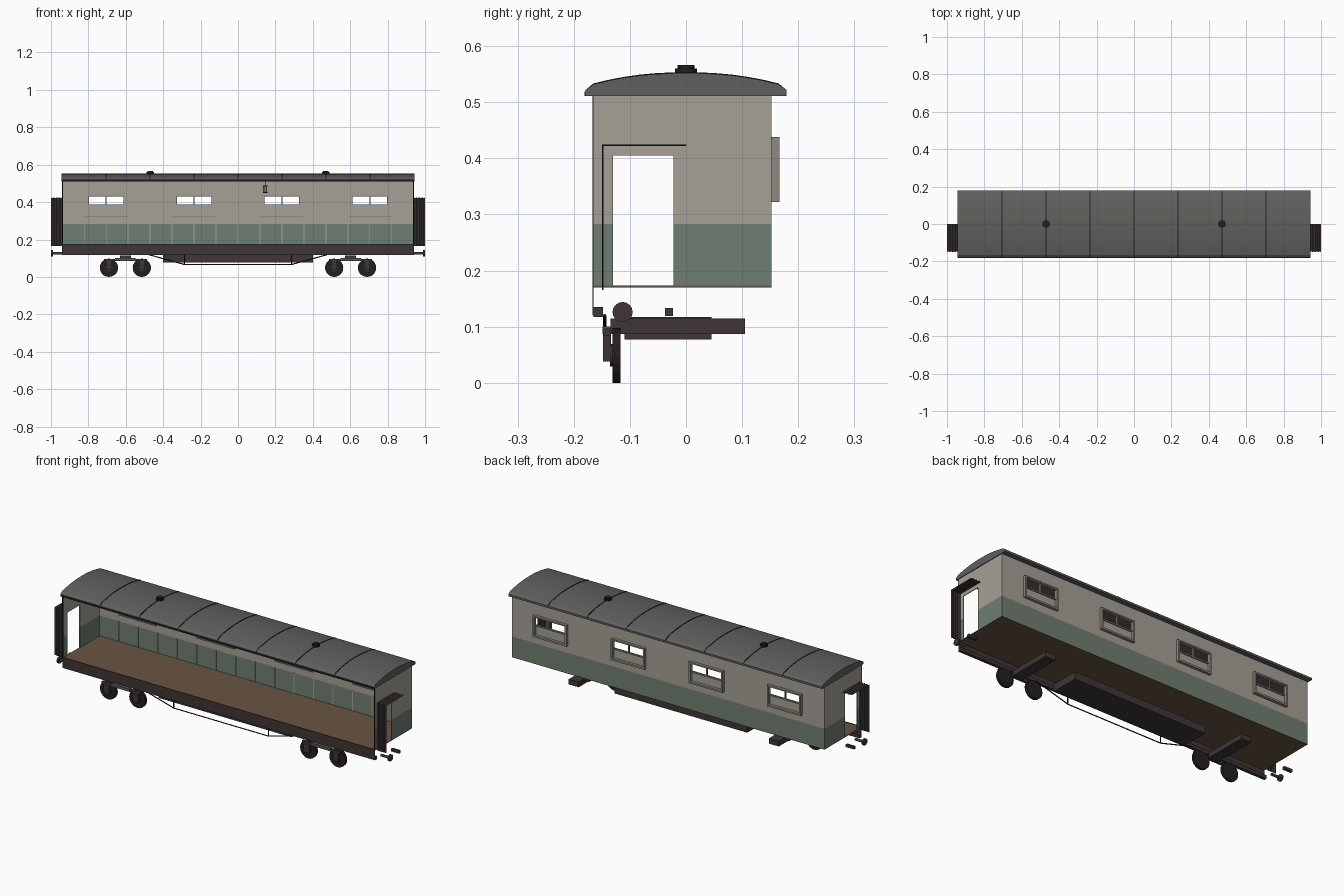
import bpy, bmesh, math
from mathutils import Matrix, Vector

if "Cube" in bpy.data.objects:
    bpy.data.objects.remove(bpy.data.objects["Cube"])


def material(name, r, g, b):
    lin = lambda c: ((c / 255 + 0.055) / 1.055) ** 2.4 if c > 10 else c / 255 / 12.92
    m = bpy.data.materials.new(name)
    m.diffuse_color = (lin(r), lin(g), lin(b), 1)
    m.use_nodes = True
    m.node_tree.nodes["Principled BSDF"].inputs["Base Color"].default_value = m.diffuse_color
    return m


CREAM = material("cream paint", 166, 161, 150)
GREEN = material("green paint", 111, 127, 113)
FRAME = material("window frame", 142, 138, 128)
ROOF = material("roof grey", 95, 97, 93)
DARK = material("underframe brown", 62, 53, 55)
BLACK = material("black iron", 34, 31, 32)
FLOOR = material("floor wood", 104, 85, 65)
SPRING = material("spring grey", 88, 88, 88)


def finish(name, bm, mat):
    me = bpy.data.meshes.new(name)
    bmesh.ops.recalc_face_normals(bm, faces=bm.faces)
    bm.to_mesh(me)
    bm.free()
    me.materials.append(mat)
    ob = bpy.data.objects.new(name, me)
    bpy.context.collection.objects.link(ob)
    return ob


def boxes(name, mat, *specs):
    """Each spec is (x0, x1, y0, y1, z0, z1)."""
    bm = bmesh.new()
    for x0, x1, y0, y1, z0, z1 in specs:
        m = Matrix.Translation(((x0 + x1) / 2, (y0 + y1) / 2, (z0 + z1) / 2))
        m = m @ Matrix.Diagonal((abs(x1 - x0), y1 - y0, z1 - z0, 1))
        bmesh.ops.create_cube(bm, size=1, matrix=m)
    return finish(name, bm, mat)


def rods(name, mat, r, *pairs, sides=16):
    """Cylinders between pairs of points."""
    bm = bmesh.new()
    for a, b in pairs:
        a, b = Vector(a), Vector(b)
        q = (b - a).to_track_quat('Z', 'Y').to_matrix().to_4x4()
        bmesh.ops.create_cone(bm, cap_ends=True, segments=sides, radius1=r, radius2=r,
                              depth=(b - a).length, matrix=Matrix.Translation((a + b) / 2) @ q)
    return finish(name, bm, mat)


L, Y0, Y1, T = 0.94, -0.165, 0.152, 0.004
Z0, ZG, Z1 = 0.17, 0.283, 0.512
WIN = (-0.705, -0.235, 0.235, 0.705)

# floor and side sill
boxes("floor", FLOOR, (-L, L, Y0, Y1, Z0, Z0 + 0.003))
boxes("side_sill", DARK, (-L, L, Y0 - 0.002, Y0, 0.12, 0.176))
boxes("sill_flange", DARK, (-L, L, Y0, -0.148, 0.117, 0.135))

# back wall, with window openings left between the piers
boxes("back_wall_lower", GREEN, (-L, L, Y1 - T, Y1, Z0, ZG))
edges = [-L] + [x + s * 0.095 for x in WIN for s in (-1, 1)] + [L]
boxes("back_wall_upper", CREAM, (-L, L, Y1 - T, Y1, ZG, 0.385), (-L, L, Y1 - T, Y1, 0.435, Z1),
      *[(edges[i], edges[i + 1], Y1 - T, Y1, 0.385, 0.435) for i in range(0, len(edges), 2)])
boxes("wall_battens", CREAM,
      *[(i * 0.1175 - 0.002, i * 0.1175 + 0.002, Y1 - T - 0.003, Y1 - T, Z0, ZG) for i in range(-7, 8)])

# windows: raised outer frame, mullion, inner sill
for n, x in enumerate(WIN):
    a, b, y0, y1 = x - 0.102, x + 0.102, Y1 - 0.003, 0.167
    boxes(f"window_frame_{n}", FRAME,
          (a, a + 0.01, y0, y1, 0.325, 0.43), (b - 0.01, b, y0, y1, 0.325, 0.43),
          (a, b, y0, y1, 0.43, 0.438), (a, b, y0, y1, 0.322, 0.332),
          (a + 0.01, b - 0.01, y0, Y1 + 0.006, 0.379, 0.386),
          (x - 0.003, x + 0.003, y0, Y1 + 0.006, 0.386, 0.43))
    boxes(f"window_sill_{n}", FRAME, (x - 0.113, x + 0.113, Y1 - T - 0.008, Y1 - T, 0.32, 0.326))

# both ends
for s, side in ((-1, "left"), (1, "right")):
    xi, xo = sorted((s * (L - T), s * L))
    boxes(f"{side}_end_wall_lower", GREEN, (xi, xo, Y0, -0.13, Z0, ZG), (xi, xo, -0.022, Y1, Z0, ZG))
    boxes(f"{side}_end_wall_upper", CREAM, (xi, xo, Y0, -0.13, ZG, 0.405),
          (xi, xo, -0.022, Y1, ZG, 0.405), (xi, xo, Y0, Y1, 0.405, Z1))
    boxes(f"{side}_cut_edge", BLACK, (xi - 0.001, xo + 0.001, Y0 - 0.002, Y0, Z0, Z1))

    # folded gangway: pleated side sheet and pleated top sheet
    bm = bmesh.new()
    prev = None
    for i in range(9):
        x = s * (L + 0.06 * i / 8)
        d = 0.003 * (i % 2)
        row = [bm.verts.new(p) for p in ((x, -0.15 + d, 0.165), (x, -0.15 + d, 0.425 - d),
                                         (x, 0.0, 0.425 - d))]
        if prev:
            for k in range(2):
                bm.faces.new((prev[k], prev[k + 1], row[k + 1], row[k]))
        prev = row
    finish(f"{side}_gangway", bm, DARK)

    # buffer and coupling bar
    rods(f"{side}_buffer_shaft", DARK, 0.007, ((s * L, -0.113, 0.126), (s * 0.992, -0.113, 0.126)))
    rods(f"{side}_buffer_head", DARK, 0.018, ((s * 0.99, -0.113, 0.126), (s * 1.0, -0.113, 0.126)))
    boxes(f"{side}_coupling_bar", DARK, (*sorted((s * 0.945, s * 0.995)), -0.037, -0.023, 0.119, 0.133))

    # bogie
    c = s * 0.602
    boxes(f"{side}_bolster", DARK, (c - 0.03, c + 0.03, -0.135, 0.105, 0.087, 0.115))
    boxes(f"{side}_bogie_frame", DARK, (c - 0.115, c + 0.115, -0.147, -0.134, 0.084, 0.097),
          *[(c + d - 0.016, c + d + 0.016, -0.148, -0.134, 0.038, 0.084) for d in (-0.088, 0.088)])
    boxes(f"{side}_bogie_spring", SPRING, (c - 0.055, c + 0.055, -0.149, -0.134, 0.087, 0.1))
    rods(f"{side}_wheels", BLACK, 0.049,
         *[((c + d, -0.131, 0.049), (c + d, -0.117, 0.049)) for d in (-0.088, 0.088)], sides=20)
    rods(f"{side}_wheel_hubs", DARK, 0.02,
         *[((c + d, -0.135, 0.049), (c + d, -0.131, 0.049)) for d in (-0.088, 0.088)])

    # roof vent
    rods(f"{side}_vent_base", BLACK, 0.02, ((s * 0.47, 0, 0.546), (s * 0.47, 0, 0.56)))
    rods(f"{side}_vent_cap", BLACK, 0.015, ((s * 0.47, 0, 0.56), (s * 0.47, 0, 0.566)))


def roof_arc(lift=0.0):
    pts = [(-0.179, 0.522)]
    for i in range(13):
        y = -0.165 + 0.33 * i / 12
        pts.append((y, 0.552 - 0.02 * (abs(y) / 0.165) ** 2.2 + lift))
    return pts + [(0.179, 0.522)]


def extrude_profile(name, mat, pts, x0, x1):
    bm = bmesh.new()
    f = bm.faces.new([bm.verts.new((x0, y, z)) for y, z in pts])
    g = bmesh.ops.extrude_face_region(bm, geom=[f])["geom"]
    bmesh.ops.translate(bm, vec=(x1 - x0, 0, 0), verts=[v for v in g if isinstance(v, bmesh.types.BMVert)])
    return finish(name, bm, mat)


# roof with thin seams and eave gutter
extrude_profile("roof", ROOF, [(-0.179, 0.511)] + roof_arc() + [(0.179, 0.511)], -0.944, 0.944)
for i in range(-3, 4):
    extrude_profile(f"roof_seam_{i + 3}", BLACK, roof_arc(0.0015), i * 0.235 - 0.003, i * 0.235 + 0.003)
boxes("front_gutter", BLACK, (-0.943, 0.943, -0.1805, -0.178, 0.511, 0.519))

# underfloor box and truss rods
boxes("underfloor_box", DARK, (-0.4, 0.4, -0.11, 0.045, 0.077, 0.117))
y = -0.145
rods("truss_rods", BLACK, 0.003, ((-0.48, y, 0.12), (-0.285, y, 0.066)), ((-0.285, y, 0.066), (0.285, y, 0.066)),
     ((0.285, y, 0.066), (0.48, y, 0.12)), ((-0.285, y, 0.066), (-0.285, y, 0.12)),
     ((0.285, y, 0.066), (0.285, y, 0.12)), sides=6)

# hanging lamp
rods("lamp_rod", BLACK, 0.002, ((0.145, 0, 0.512), (0.145, 0, 0.485)), sides=6)
rods("lamp_cap", BLACK, 0.013, ((0.145, 0, 0.488), (0.145, 0, 0.483)), ((0.145, 0, 0.454), (0.145, 0, 0.45)), sides=10)
rods("lamp_glass", CREAM, 0.011, ((0.145, 0, 0.483), (0.145, 0, 0.454)), sides=10)
